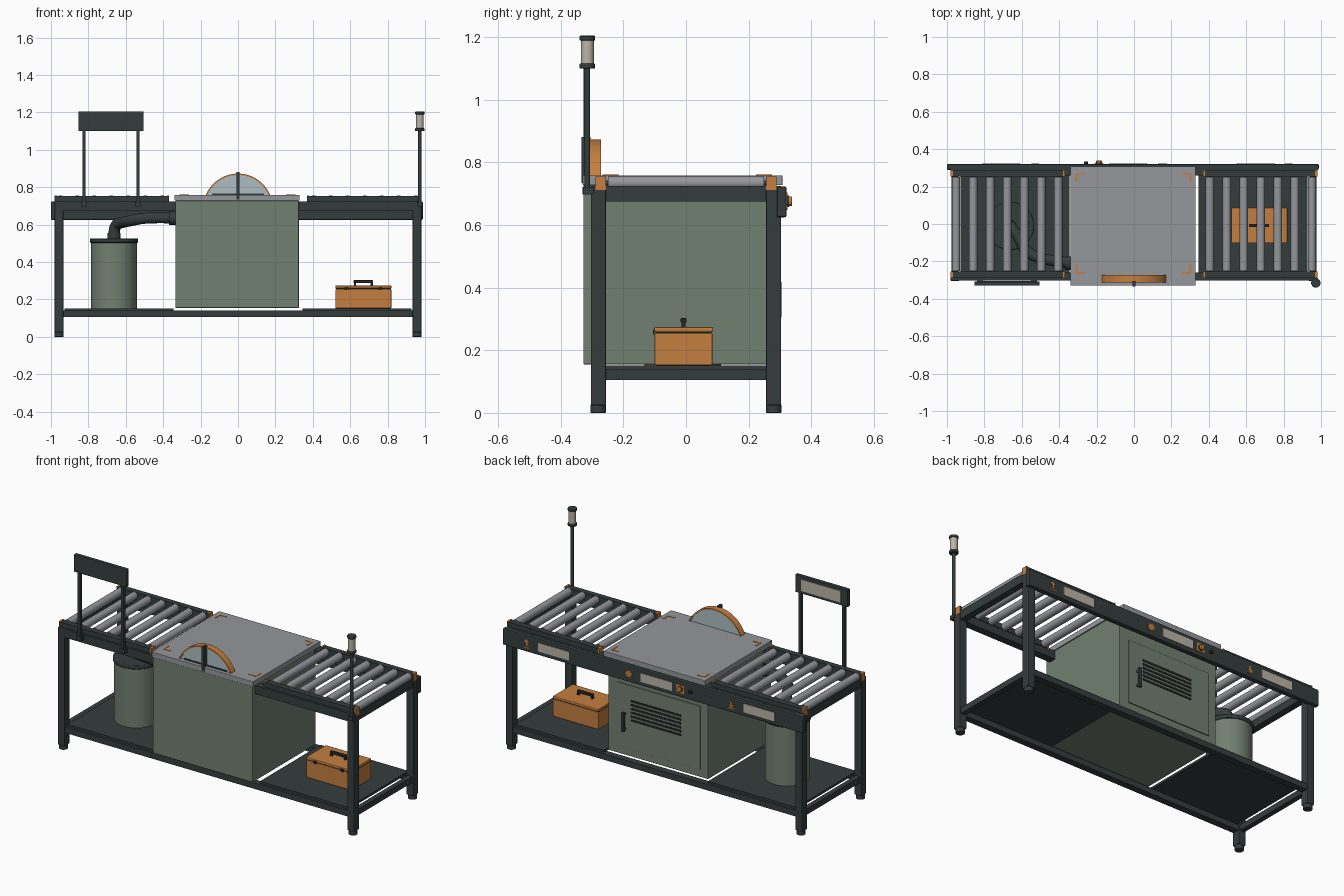
import bpy, bmesh, math
from mathutils import Matrix, Vector

cube = bpy.data.objects.get("Cube")
if cube:
    bpy.data.objects.remove(cube, do_unlink=True)


def material(name, r, g, b):
    m = bpy.data.materials.new(name)
    m.use_nodes = True
    m.diffuse_color = (r, g, b, 1)
    m.node_tree.nodes["Principled BSDF"].inputs["Base Color"].default_value = (r, g, b, 1)
    return m


DARK = material("dark frame paint", .036, .046, .046)
BLACK = material("black rubber", .018, .022, .022)
GREEN = material("grey green paint", .17, .215, .165)
STEEL = material("brushed steel", .3, .31, .33)
ORANGE = material("safety orange", .55, .21, .05)
BEIGE = material("label beige", .5, .46, .39)
PANE = material("pale guard pane", .42, .52, .55)


def finish(name, bm, mat, smooth=False, bevel=0):
    bmesh.ops.recalc_face_normals(bm, faces=bm.faces)
    mesh = bpy.data.meshes.new(name)
    bm.to_mesh(mesh)
    bm.free()
    mesh.materials.append(mat)
    ob = bpy.data.objects.new(name, mesh)
    bpy.context.scene.collection.objects.link(ob)
    if bevel:
        mod = ob.modifiers.new("edge bevel", 'BEVEL')
        mod.width = bevel
        mod.segments = 2
    if smooth:
        bpy.ops.object.select_all(action='DESELECT')
        ob.select_set(True)
        bpy.context.view_layer.objects.active = ob
        bpy.ops.object.shade_smooth_by_angle(angle=math.radians(40))
    return ob


def box(name, mat, xs, ys, zs, bevel=0):
    """Box from its low and high limit on each axis."""
    bm = bmesh.new()
    bmesh.ops.create_cube(bm, size=1)
    for v in bm.verts:
        for i, (lo, hi) in enumerate((xs, ys, zs)):
            v.co[i] = (lo + hi) / 2 + v.co[i] * (hi - lo)
    return finish(name, bm, mat, bevel=bevel)


def around(c, half):
    return (c - half, c + half)


def cylinder(name, mat, center, radius, length, axis='Z', sides=32, bevel=0):
    bm = bmesh.new()
    turn = {'X': Matrix.Rotation(math.pi / 2, 4, 'Y'),
            'Y': Matrix.Rotation(math.pi / 2, 4, 'X'), 'Z': Matrix()}[axis]
    bmesh.ops.create_cone(bm, cap_ends=True, segments=sides, radius1=radius, radius2=radius,
                          depth=length, matrix=Matrix.Translation(center) @ turn)
    return finish(name, bm, mat, smooth=True, bevel=bevel)


def prism(name, mat, outline, ys, smooth=False):
    """Extrude an x-z outline along y."""
    bm = bmesh.new()
    face = bm.faces.new([bm.verts.new((x, ys[0], z)) for x, z in outline])
    grown = bmesh.ops.extrude_face_region(bm, geom=[face])["geom"]
    moved = [g for g in grown if isinstance(g, bmesh.types.BMVert)]
    bmesh.ops.translate(bm, verts=moved, vec=(0, ys[1] - ys[0], 0))
    return finish(name, bm, mat, smooth)


def tube(name, mat, points, radius):
    curve = bpy.data.curves.new(name, 'CURVE')
    curve.dimensions = '3D'
    curve.bevel_depth = radius
    curve.bevel_resolution = 4
    curve.use_fill_caps = True
    spline = curve.splines.new('NURBS')
    spline.points.add(len(points) - 1)
    for p, co in zip(spline.points, points):
        p.co = (*co, 1)
    spline.use_endpoint_u = True
    spline.order_u = 3
    spline.resolution_u = 8
    curve.materials.append(mat)
    ob = bpy.data.objects.new(name, curve)
    bpy.context.scene.collection.objects.link(ob)
    bpy.ops.object.select_all(action='DESELECT')
    ob.select_set(True)
    bpy.context.view_layer.objects.active = ob
    bpy.ops.object.convert(target='MESH')


# Frame: legs, feet, upper and lower rails
for sx in (-1, 1):
    for sy in (-1, 1):
        x, y = sx * .957, sy * .28
        box("leg", DARK, around(x, .023), around(y, .024), (.025, .725), .003)
        cylinder("foot", DARK, (x, y, .013), .025, .026, bevel=.003)
    box("end_top_rail", DARK, around(sx * .957, .02), (-.26, .26), (.675, .725))
    box("end_lower_rail", DARK, around(sx * .957, .015), (-.26, .26), (.105, .14))
for y in (-.28, .28):
    box("long_top_rail", DARK, (-.94, .94), around(y, .022), (.675, .725))
    box("long_lower_rail", DARK, (-.94, .94), around(y, .02), (.105, .14))

# Conveyor beds and shelves, one each side
for s in (-1, 1):
    box("shelf", DARK, sorted((s * .345, s * .928)), (-.285, .285), (.138, .152))
    for y in (-.272, .272):
        box("bed_rail", DARK, sorted((s * .37, s * .98)), around(y, .017), (.72, .753))
        for x in (.374, .975):
            box("bed_end_bracket", ORANGE, around(s * x, .006), around(y, .017), (.712, .756))
    for i in range(7):
        x = s * (.405 + .091 * i)
        cylinder("roller", STEEL, (x, 0, .735), .022, .5, 'Y', 24)
        cylinder("roller_shaft", DARK, (x, 0, .735), .008, .57, 'Y', 12)

# Cabinet with work top and corner marks
box("cabinet", GREEN, (-.335, .325), (-.328, .27), (.155, .728), .003)
box("work_top", STEEL, (-.34, .33), (-.33, .308), (.728, .759), .002)
for sx in (-1, 1):
    for sy in (-1, 1):
        x, y, z = sx * .305 - .003, sy * .265 + .004, (.758, .761)
        box("corner_mark", ORANGE, sorted((x, x - sx * .045)), around(y, .005), z)
        box("corner_mark", ORANGE, around(x, .005), sorted((y, y - sy * .045)), z)

# Cabinet door on the back with vents and handle
box("door", GREEN, (-.285, .265), (.268, .276), (.2, .58), .002)
for i in range(6):
    box("door_vent", BLACK, (-.16, .17), (.274, .279), around(.375 + .023 * i, .006))
box("door_handle", DARK, around(.208, .01), (.29, .305), (.305, .42), .003)
for z in (.32, .405):
    box("handle_post", DARK, around(.208, .006), (.274, .292), around(z, .006))

# Blade guard
R, CZ = .186, .687
SPREAD = math.acos((.759 - CZ) / R)


def arc(radius, steps=32):
    angles = [SPREAD * (2 * i / steps - 1) for i in range(steps + 1)]
    return [(radius * math.sin(a), CZ + radius * math.cos(a)) for a in angles]


prism("guard_band", ORANGE, arc(R) + arc(R - .008)[::-1], (-.312, -.272), True)
prism("guard_pane", PANE, arc(R - .007), (-.306, -.278))
box("guard_strap", DARK, around(0, .008), (-.334, -.305), (.735, .882))
box("blade_slot", DARK, (-.14, .14), (-.309, -.305), (.758, .767))

# Control panel along the back
box("control_panel", DARK, (-1, .988), (.29, .321), (.625, .724), .006)
FACE = (.319, .324)
for x in (.65, -.03, -.71):
    box("label_plate", BEIGE, around(x, .103), FACE, around(.675, .026))
for x, d in ((.827, 1), (-.527, -1)):
    z = .677
    prism("arrow_head", ORANGE, [(x - .018, z + d * .006), (x + .018, z + d * .006), (x, z + d * .027)], FACE)
    box("arrow_stem", ORANGE, around(x, .005), FACE, around(z - d * .004, .012))
    box("arrow_base", ORANGE, around(x, .02), FACE, around(.652, .003))
teeth = [((.026 if i % 2 else .017), math.tau * i / 20) for i in range(20)]
prism("blade_symbol", ORANGE, [(.153 + r * math.cos(a), .676 + r * math.sin(a)) for r, a in teeth], FACE)
box("stop_plate", ORANGE, around(-.187, .025), FACE, around(.676, .025))
cylinder("stop_collar", DARK, (-.187, .325, .676), .018, .008, 'Y')
cylinder("stop_button", ORANGE, (-.187, .332, .676), .015, .014, 'Y', bevel=.003)
cylinder("start_button", BLACK, (-.257, .325, .676), .011, .016, 'Y')

# Dust bin and hose
BIN = Vector((-.663, -.01, 0))
cylinder("dust_bin", GREEN, BIN + Vector((0, 0, .33)), .122, .356, sides=48)
cylinder("bin_lid", DARK, BIN + Vector((0, 0, .515)), .129, .024, sides=48, bevel=.005)
cylinder("hose_collar", DARK, BIN + Vector((0, 0, .54)), .034, .03)
tube("dust_hose", DARK, [(-.663, -.01, .53), (-.663, -.01, .6), (-.62, -.06, .612),
                         (-.58, -.15, .62), (-.48, -.195, .64), (-.32, -.21, .635)], .03)
cylinder("hose_port", DARK, (-.35, -.21, .635), .036, .04, 'X')

# Toolbox
box("toolbox_body", ORANGE, (.52, .82), (-.1, .085), (.152, .255), .004)
box("toolbox_seam", BLACK, (.523, .817), (-.097, .082), (.253, .261))
box("toolbox_lid", ORANGE, (.52, .82), (-.102, .087), (.259, .274), .004)
for x in (.625, .715):
    box("toolbox_handle_post", BLACK, around(x, .006), around(-.008, .006), (.272, .296))
box("toolbox_handle", BLACK, around(.67, .052), around(-.008, .009), (.288, .303), .003)
for x in (.58, .76):
    box("toolbox_latch", BLACK, around(x, .01), (-.106, -.1), (.25, .267))

# Sign board on two posts
box("sign_board", DARK, (-.853, -.505), (-.33, -.308), (1.1, 1.205), .003)
box("sign_plate", BEIGE, (-.81, -.548), (-.309, -.304), (1.118, 1.187))
for x in (-.823, -.535):
    box("sign_post", DARK, around(x, .008), (-.327, -.311), (.7, 1.12))
    box("sign_clamp", DARK, around(x, .016), (-.33, -.298), (.698, .722))

# Signal lamp on a pole
LX, LY = .972, -.315
cylinder("lamp_pole", DARK, (LX, LY, .9), .009, .4, sides=16)
box("lamp_bracket", DARK, around(LX, .014), (-.328, -.295), (.698, .722))
cylinder("lamp_base", DARK, (LX, LY, 1.108), .025, .016, bevel=.003)
cylinder("lamp_lens", BEIGE, (LX, LY, 1.153), .021, .08)
cylinder("lamp_cap", DARK, (LX, LY, 1.197), .025, .016, bevel=.003)
